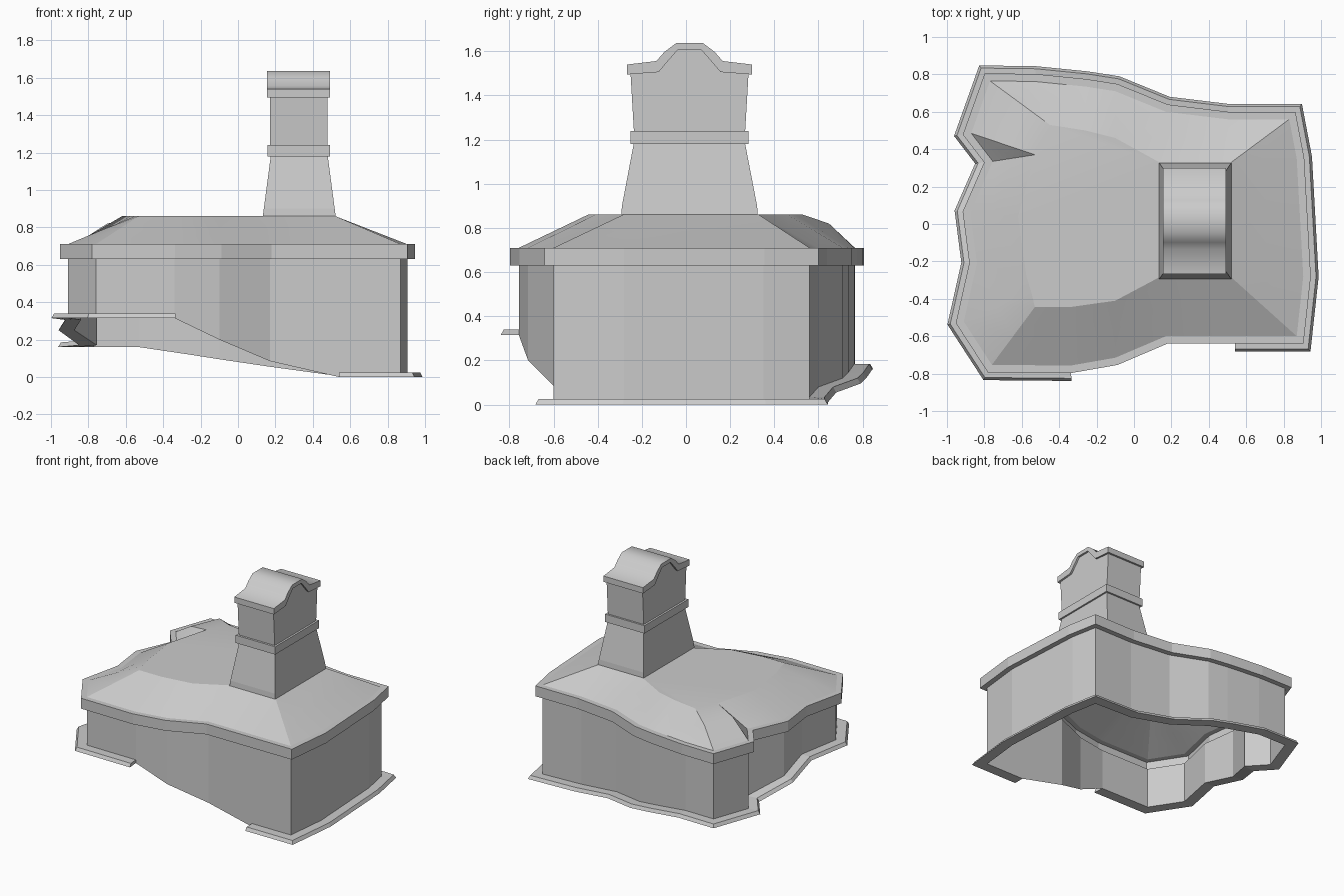
import bpy, bmesh
from mathutils import Vector

if "Cube" in bpy.data.objects:
    bpy.data.objects.remove(bpy.data.objects["Cube"])

def make(name, rings, closed=True, cap_top=False, cap_ends=False, smooth=None):
    """Loft a list of equally long point rings into one object."""
    bm = bmesh.new()
    vs = [[bm.verts.new(p) for p in r] for r in rings]
    n = len(rings[0])
    for a, b in zip(vs, vs[1:]):
        for i in range(n if closed else n - 1):
            j = (i + 1) % n
            bm.faces.new((a[i], a[j], b[j], b[i]))
    if cap_top:
        bm.faces.new(vs[-1])
    if cap_ends:
        bm.faces.new(vs[0][::-1])
        bm.faces.new(vs[-1])
    bmesh.ops.remove_doubles(bm, verts=bm.verts, dist=0.0005)
    if cap_ends:
        bmesh.ops.recalc_face_normals(bm, faces=bm.faces)
    me = bpy.data.meshes.new(name)
    bm.to_mesh(me)
    bm.free()
    ob = bpy.data.objects.new(name, me)
    bpy.context.collection.objects.link(ob)
    if smooth:
        bpy.ops.object.select_all(action='DESELECT')
        ob.select_set(True)
        bpy.context.view_layer.objects.active = ob
        bpy.ops.object.shade_smooth_by_angle(angle=smooth)
    return ob

# wall outline, counter-clockwise: x, y, height of the lower edge on the slope
wall = [(.54, -.6, 0), (.87, -.6, 0), (.905, -.28, 0), (.87, .35, 0), (.83, .56, 0),
        (.5, .56, .01), (.17, .6, .055), (-.1, .71, .095), (-.26, .735, .12),
        (-.53, .762, .16), (-.77, .765, .16), (-.87, .485, .16), (-.755, .335, .17),
        (-.875, .06, .25), (-.84, -.21, .305), (-.91, -.522, .315), (-.76, -.753, .315),
        (-.34, -.757, .315), (-.1, -.715, .2), (.17, -.6, .085)]
# matching points around the flat roof top
crest = [(.52, -.285), (.52, -.285), (.52, -.285), (.52, .33), (.52, .33), (.52, .33),
         (.135, .33), (-.1, .46), (-.26, .5), (-.45, .53), (-.45, .53), (-.53, .37),
         (-.53, .37), (-.62, .04), (-.575, -.28), (-.55, -.36), (-.53, -.444),
         (-.34, -.444), (-.1, -.41), (.135, -.285)]
N = len(wall)

def offset(d):
    """Wall outline pushed outwards by d with mitred corners."""
    out = []
    for i in range(N):
        p, q, r = (Vector(wall[k % N][:2]) for k in (i - 1, i, i + 1))
        e, f = (q - p).normalized(), (r - q).normalized()
        n1, n2 = Vector((e.y, -e.x)), Vector((f.y, -f.x))
        m = q + (n1 + n2) * d / (1 + n1.dot(n2))
        out.append((m.x, m.y))
    return out

def at(pts, z):
    return [(x, y, z) for x, y in pts]

line = offset(0)
make("walls", [wall, at(line, .63)])

# overhanging eave band
eave = offset(.04)
make("eave", [at(line, .63), at(eave, .63), at(eave, .71), at(line, .71)])

# hipped roof with a bulging corner wing at the back left
mid = [((a[0] + c[0]) / 2, (a[1] + c[1]) / 2, .82 if i in (10, 11) else .785)
       for i, (a, c) in enumerate(zip(line, crest))]
make("roof", [at(line, .71), mid, at(crest, .86)], cap_top=True, smooth=.35)

# footing strip that follows the slope; open along the front where the ground rises
out_low, out_high = offset(.082), offset(.068)
strip = []
for i in range(18):
    z = wall[i][2]
    strip.append([(*line[i], z), (*out_low[i], z),
                  (*out_high[i], z + .025), (*line[i], z + .025)])
make("footing", strip, cap_ends=True)

# chimney
def rect(x0, x1, y0, y1, z):
    return [(x0, y0, z), (x1, y0, z), (x1, y1, z), (x0, y1, z)]

make("chimney_base", [rect(.133, .522, -.293, .325, .86), rect(.138, .517, -.29, .322, .9),
                      rect(.175, .48, -.237, .268, 1.18)])
make("chimney_band", [rect(.157, .493, -.252, .282, 1.18),
                      rect(.157, .493, -.252, .282, 1.24)], cap_ends=True)

def extrude(name, profile, x0, x1, smooth=None):
    return make(name, [[(x, y, z) for y, z in profile] for x in (x0, x1)],
                cap_ends=True, smooth=smooth)

def mirrored(half):
    c = .016
    return [(c + y, z) for y, z in half] + [(c - y, z) for y, z in reversed(half)]

under = [(.284, 1.495), (.14, 1.506), (.103, 1.55), (.053, 1.607)]
top = [(.061, 1.637), (.114, 1.597), (.15, 1.556), (.284, 1.54)]
extrude("chimney_stack", mirrored([(.252, 1.24), (.267, 1.497)] + under[1:]), .172, .478)
# curved cap slab: underside left to right, then back over the top
low, high = mirrored(under), mirrored(top[::-1])
extrude("chimney_cap", low + high[::-1], .156, .493, smooth=.8)
